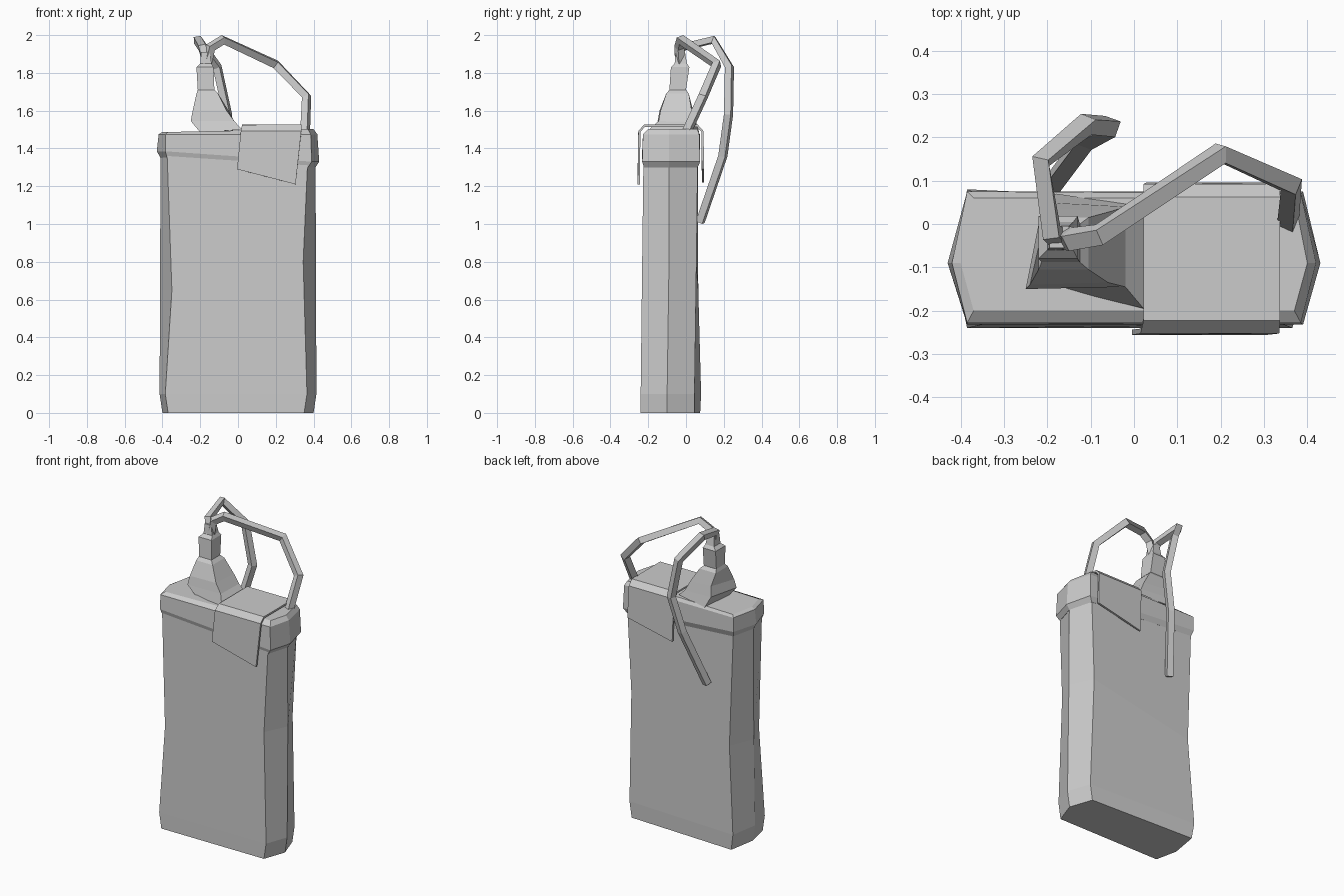
import bpy, bmesh


def new_object(name, bm):
    bmesh.ops.recalc_face_normals(bm, faces=bm.faces)
    me = bpy.data.meshes.new(name)
    bm.to_mesh(me)
    bm.free()
    ob = bpy.data.objects.new(name, me)
    bpy.context.collection.objects.link(ob)
    return ob


def loft(name, rings, closed=True):
    """Skin a list of point rings; closed rings are capped at both ends."""
    bm = bmesh.new()
    vs = [[bm.verts.new(p) for p in r] for r in rings]
    n = len(vs[0])
    for a, b in zip(vs, vs[1:]):
        for i in range(n if closed else n - 1):
            j = (i + 1) % n
            bm.faces.new((a[i], a[j], b[j], b[i]))
    if closed:
        bm.faces.new(vs[0])
        bm.faces.new(vs[-1])
    return new_object(name, bm)


def hexagon(z, side, left, right, front, back_l, back_r, dzl=0, dzr=0, mid=-0.09):
    """Pouch cross-section: pointed ends, flat front and back."""
    return [(-side, mid, z + dzl), (left, front, z + dzl), (right, front, z + dzr),
            (side, mid, z + dzr), (right, back_r, z + dzr), (left, back_l, z + dzl)]


def rect(x0, x1, y0, y1, z):
    return [(x0, y0, z), (x1, y0, z), (x1, y1, z), (x0, y1, z)]


def tube(name, pts, radius):
    """Four-sided bent hose along a path."""
    cu = bpy.data.curves.new(name, 'CURVE')
    cu.dimensions = '3D'
    cu.bevel_depth = radius
    cu.bevel_resolution = 0
    cu.use_fill_caps = True
    sp = cu.splines.new('POLY')
    sp.points.add(len(pts) - 1)
    for p, co in zip(sp.points, pts):
        p.co = (*co, 1)
    sp.use_smooth = False
    ob = bpy.data.objects.new(name, cu)
    bpy.context.collection.objects.link(ob)
    return ob


# Flattened body, pinched at the waist
loft("body", [
    hexagon(0.0, 0.40, -0.37, 0.35, -0.24, 0.075, 0.045, mid=-0.10),
    hexagon(0.1, 0.415, -0.385, 0.365, -0.24, 0.08, 0.045, mid=-0.10),
    hexagon(0.72, 0.413, -0.35, 0.345, -0.232, 0.065, 0.055, -0.07, 0.08),
    hexagon(1.36, 0.41, -0.375, 0.37, -0.225, 0.062, 0.062),
])

# Slightly tilted cap with a sloped lower lip and bevelled top
loft("cap", [
    hexagon(1.33, 0.41, -0.375, 0.37, -0.222, 0.062, 0.062, 0.02, -0.03),
    hexagon(1.37, 0.43, -0.385, 0.39, -0.232, 0.075, 0.075, 0.015, -0.04),
    hexagon(1.475, 0.42, -0.385, 0.385, -0.228, 0.075, 0.07),
    hexagon(1.497, 0.40, -0.37, 0.37, -0.20, 0.06, 0.06, -0.01, 0.005),
])

# Folded label flap draped over the cap, its lower edges slanting
flap = loft("flap", [
    [(-0.005, -0.25, 1.29), (0.015, -0.247, 1.49), (0.022, -0.22, 1.52),
     (0.022, 0.06, 1.52), (0.022, 0.087, 1.49), (0.03, 0.09, 1.22)],
    [(0.305, -0.25, 1.21), (0.335, -0.247, 1.49), (0.337, -0.22, 1.52),
     (0.337, 0.06, 1.52), (0.337, 0.087, 1.49), (0.345, 0.09, 1.29)],
], closed=False)
mod = flap.modifiers.new("thickness", 'SOLIDIFY')
mod.thickness = 0.012
mod.offset = 0

# Lopsided spout base, stepping up into a narrow neck
loft("spout", [
    [(-0.20, -0.14, 1.485), (0.022, -0.195, 1.50), (0.022, 0.04, 1.50), (-0.18, 0.07, 1.485)],
    [(-0.25, -0.15, 1.545), (-0.02, -0.145, 1.545), (-0.02, 0.04, 1.54), (-0.21, 0.05, 1.55)],
    [(-0.24, -0.14, 1.60), (-0.06, -0.135, 1.60), (-0.05, 0.03, 1.60), (-0.20, 0.035, 1.61)],
    rect(-0.22, -0.105, -0.105, 0.015, 1.69),
    rect(-0.213, -0.125, -0.088, 0.0, 1.71),
    rect(-0.22, -0.13, -0.08, 0.018, 1.83),
    rect(-0.20, -0.14, -0.06, 0.005, 1.85),
    rect(-0.195, -0.15, -0.055, -0.005, 1.91),
])

# Long hose arching to the right end of the cap
tube("right_hose", [(-0.165, -0.03, 1.85), (-0.145, -0.035, 1.935), (-0.08, -0.025, 1.975),
                    (0.20, 0.163, 1.845), (0.363, 0.09, 1.675), (0.355, 0.0, 1.48)], 0.028)

# Hose looping over the back and down to the body
tube("back_hose", [(-0.165, -0.04, 1.85), (-0.19, -0.02, 1.935), (-0.215, 0.145, 1.975),
                   (-0.11, 0.23, 1.83), (-0.055, 0.225, 1.58), (-0.11, 0.195, 1.36),
                   (-0.20, 0.075, 1.01)], 0.027)
